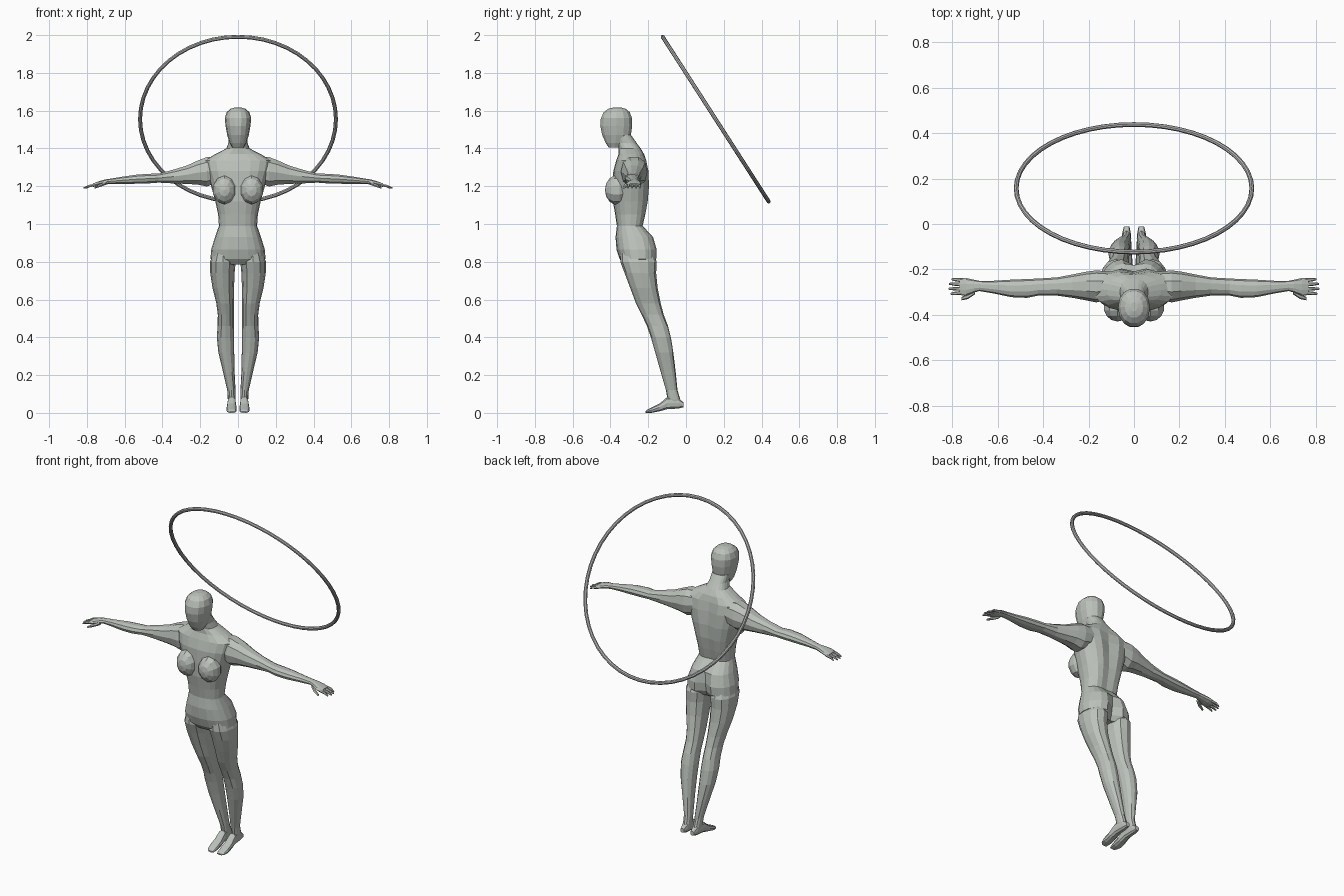
import bpy, bmesh, math
from mathutils import Matrix


def material(name, rgb):
    m = bpy.data.materials.new(name)
    m.diffuse_color = (*rgb, 1.0)
    return m


STONE = material("pale grey green", (0.50, 0.535, 0.495))
METAL = material("mid grey", (0.48, 0.48, 0.48))


def finish(name, bm, mat, mirror):
    bmesh.ops.recalc_face_normals(bm, faces=bm.faces[:])
    me = bpy.data.meshes.new(name)
    bm.to_mesh(me)
    bm.free()
    me.materials.append(mat)
    ob = bpy.data.objects.new(name, me)
    bpy.context.collection.objects.link(ob)
    if mirror:
        mod = ob.modifiers.new("mirror", 'MIRROR')
        mod.use_axis[0] = True
        mod.use_mirror_merge = False
    return ob


def add_loft(bm, axis, rings, n=12, power=2.2):
    """Rings are (position on axis, a0, a1, b0, b1, optional groove at the b1 side)."""
    rows = []
    for r in rings:
        pos, a0, a1, b0, b1 = r[:5]
        groove = r[5] if len(r) > 5 else 0
        row = []
        for i in range(n):
            t = 2 * math.pi * i / n
            c, s = math.cos(t), math.sin(t)
            u = math.copysign(abs(c) ** (2 / power), c)
            v = math.copysign(abs(s) ** (2 / power), s)
            a = (a0 + a1) / 2 + u * (a1 - a0) / 2
            b = (b0 + b1) / 2 + v * (b1 - b0) / 2
            if s > 0:
                b -= groove * max(0, 1 - abs(a) / 0.06)
            co = {'x': (pos, a, b), 'y': (a, pos, b), 'z': (a, b, pos)}[axis]
            row.append(bm.verts.new(co))
        rows.append(row)
    for lo, hi in zip(rows, rows[1:]):
        for i in range(n):
            j = (i + 1) % n
            bm.faces.new((lo[i], lo[j], hi[j], hi[i]))
    bm.faces.new(rows[0])
    bm.faces.new(rows[-1])


def loft(name, axis, rings, n=12, power=2.2, mirror=True):
    bm = bmesh.new()
    add_loft(bm, axis, rings, n, power)
    return finish(name, bm, STONE, mirror)


# Torso and neck: (z, half width, front y, back y, spine groove)
torso = [
    (0.785, .095, -.325, -.18, .02), (0.815, .146, -.352, -.15, .04),
    (0.865, .142, -.368, -.147, .035), (0.93, .122, -.373, -.166, .015),
    (0.99, .101, -.366, -.222, .012), (1.05, .105, -.375, -.207, .015),
    (1.12, .12, -.387, -.195, .015), (1.20, .142, -.388, -.19, .018),
    (1.28, .168, -.385, -.195, .018), (1.335, .18, -.37, -.207, .01),
    (1.37, .12, -.357, -.222, .0), (1.40, .062, -.357, -.24, .0),
    (1.43, .05, -.367, -.262, .0), (1.47, .05, -.385, -.29, .0)]
loft("torso_and_neck", 'z', [(z, -w, w, f, b, g) for z, w, f, b, g in torso],
     20, 2.4, mirror=False)

# Head: (z, half width, front y, back y)
head = [
    (1.405, .03, -.41, -.345), (1.43, .044, -.427, -.32), (1.47, .057, -.445, -.29),
    (1.52, .066, -.456, -.283), (1.56, .07, -.453, -.284), (1.592, .06, -.437, -.296),
    (1.61, .04, -.412, -.318), (1.617, .015, -.385, -.345)]
loft("head", 'z', [(z, -w, w, f, b) for z, w, f, b in head], 14, 2.2, mirror=False)

# Bust
bm = bmesh.new()
bmesh.ops.create_uvsphere(bm, u_segments=10, v_segments=7, radius=1.0,
                          matrix=Matrix.Translation((.072, -.367, 1.18))
                          @ Matrix.Diagonal((.064, .062, .078, 1))
                          @ Matrix.Rotation(math.pi / 2, 4, 'X'))
finish("bust", bm, STONE, True)

# Legs: (z, inner x, outer x, front y, back y)
loft("leg", 'z', [
    (0.88, .03, .12, -.345, -.19), (0.80, .012, .148, -.348, -.155),
    (0.74, .018, .147, -.325, -.158), (0.66, .021, .135, -.295, -.15),
    (0.58, .022, .115, -.265, -.134), (0.52, .022, .107, -.235, -.118),
    (0.46, .022, .108, -.207, -.095), (0.40, .02, .112, -.186, -.08),
    (0.32, .02, .104, -.163, -.067), (0.22, .018, .08, -.135, -.055),
    (0.12, .013, .057, -.106, -.045), (0.07, .012, .054, -.098, -.03),
    (0.035, .016, .047, -.09, -.02)], 12)

# Feet: (y, inner x, outer x, bottom z, top z)
loft("foot", 'y', [
    (-.012, .02, .045, .03, .055), (-.04, .014, .052, .022, .08),
    (-.10, .011, .056, .018, .085), (-.14, .008, .06, .008, .05),
    (-.18, .007, .062, 0, .03), (-.205, .009, .056, 0, .018),
    (-.215, .012, .045, 0, .008)], 10, 2.6)

# Arms with palms: (x, front y, back y, bottom z, top z)
loft("arm_and_palm", 'x', [
    (.10, -.33, -.21, 1.22, 1.355), (.165, -.345, -.204, 1.195, 1.358),
    (.21, -.336, -.21, 1.205, 1.34), (.27, -.325, -.222, 1.21, 1.312),
    (.34, -.315, -.235, 1.213, 1.29), (.42, -.315, -.24, 1.218, 1.268),
    (.47, -.325, -.242, 1.214, 1.267), (.54, -.322, -.245, 1.212, 1.262),
    (.62, -.305, -.25, 1.212, 1.25), (.68, -.295, -.25, 1.212, 1.24),
    (.705, -.302, -.245, 1.207, 1.236), (.74, -.317, -.237, 1.2, 1.226),
    (.768, -.312, -.24, 1.196, 1.215)], 10)

# Fingers and thumb
bm = bmesh.new()
for y, tip_y, tip_x in ((-.247, -.243, .802), (-.266, -.263, .815),
                        (-.285, -.285, .817), (-.303, -.307, .808)):
    add_loft(bm, 'x', [
        (.75, y - .009, y + .009, 1.2, 1.216),
        (.785, (y + tip_y) / 2 - .008, (y + tip_y) / 2 + .008, 1.194, 1.209),
        (tip_x, tip_y - .004, tip_y + .004, 1.187, 1.195)], 6)
add_loft(bm, 'x', [
    (.70, -.31, -.285, 1.206, 1.226), (.73, -.33, -.307, 1.195, 1.213),
    (.76, -.336, -.322, 1.186, 1.196)], 6)
finish("fingers", bm, STONE, True)

# Tilted ring behind the figure
bpy.ops.mesh.primitive_torus_add(
    major_segments=48, minor_segments=8, major_radius=.5185, minor_radius=.0105,
    location=(0, .157, 1.555), rotation=(-math.atan2(.89, .573), 0, 0))
ring = bpy.context.object
ring.name = "ring"
ring.data.materials.append(METAL)
